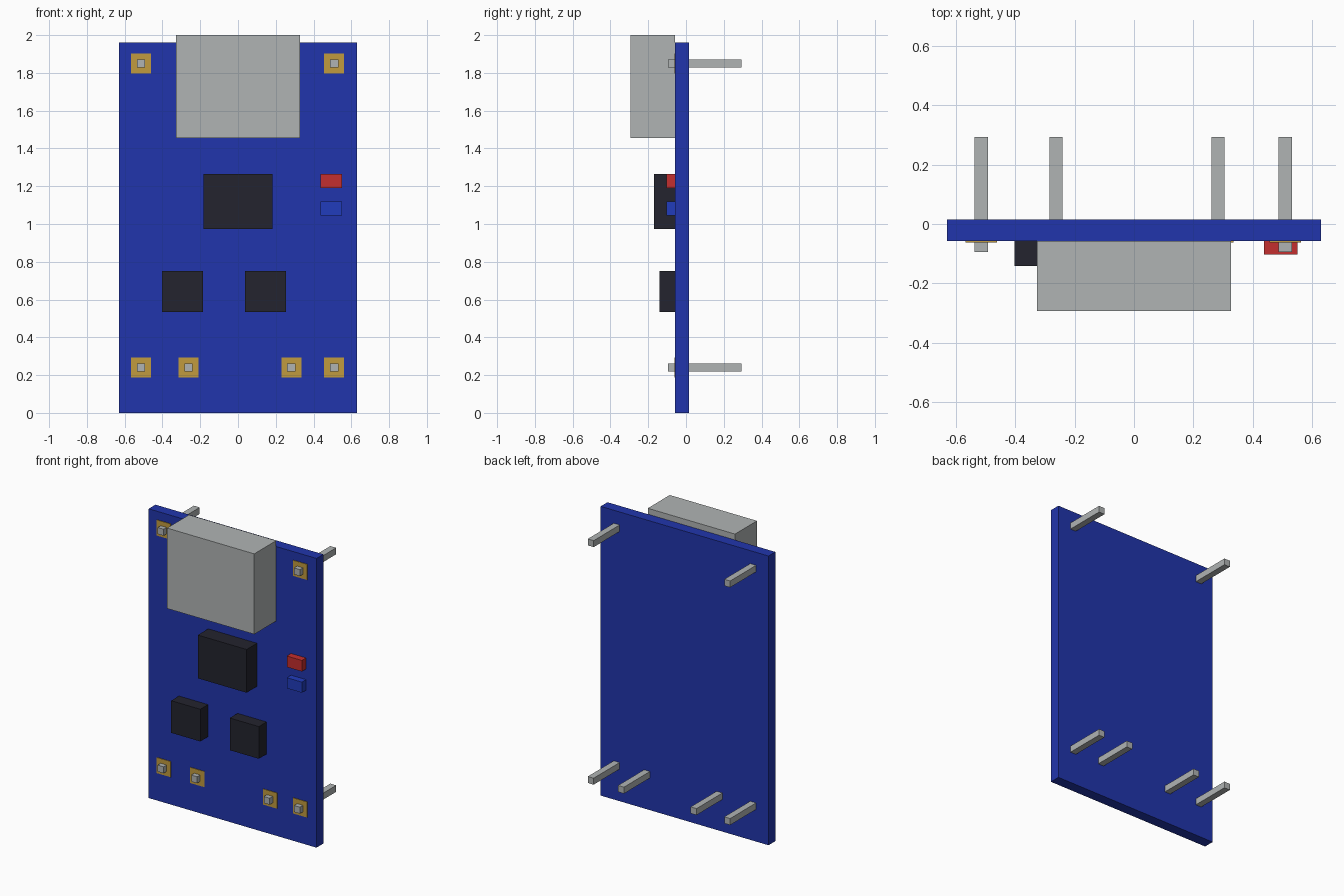
import bpy

cube = bpy.data.objects.get("Cube")
if cube:
    bpy.data.objects.remove(cube, do_unlink=True)


def material(name, rgb):
    """Flat material from 0-255 display colour, stored as linear values."""
    lin = [((c / 255 + 0.055) / 1.055) ** 2.4 for c in rgb]
    m = bpy.data.materials.new(name)
    m.use_nodes = True
    m.diffuse_color = (*lin, 1)
    m.node_tree.nodes["Principled BSDF"].inputs["Base Color"].default_value = (*lin, 1)
    return m


BLUE = material("board blue", (33, 53, 172))
LED_BLUE = material("lamp blue", (33, 60, 188))
RED = material("lamp red", (196, 46, 46))
BLACK = material("chip black", (35, 36, 46))
METAL = material("metal grey", (176, 180, 180))
GOLD = material("pad gold", (193, 155, 62))

FRONT = -0.058  # front face of the board


def box(name, x, y, z, mat):
    """Box from (min, max) ranges on each axis."""
    bpy.ops.mesh.primitive_cube_add(size=1, location=[(a + b) / 2 for a, b in (x, y, z)])
    ob = bpy.context.object
    ob.name = name
    ob.scale = [b - a for a, b in (x, y, z)]
    bpy.ops.object.transform_apply(location=False, rotation=False, scale=True)
    ob.data.materials.append(mat)
    return ob


# Circuit board and socket
box("board", (-0.629, 0.629), (FRONT, 0.015), (0, 1.96), BLUE)
box("socket_housing", (-0.327, 0.327), (-0.293, FRONT), (1.455, 2.0), METAL)

# Chips
box("main_chip", (-0.183, 0.183), (-0.169, FRONT), (0.973, 1.266), BLACK)
box("right_chip", (-0.402, -0.184), (-0.141, FRONT), (0.534, 0.752), BLACK)
box("left_chip", (0.037, 0.255), (-0.141, FRONT), (0.534, 0.752), BLACK)

# Indicator lamps
box("red_lamp", (0.438, 0.551), (-0.103, FRONT), (1.190, 1.265), RED)
box("blue_lamp", (0.438, 0.551), (-0.103, FRONT), (1.046, 1.118), LED_BLUE)

# Solder pads with square pins running through the board
PIN, PAD = 0.022, 0.053
spots = [(x, 0.24) for x in (-0.514, -0.262, 0.282, 0.509)]
spots += [(x, 1.85) for x in (-0.514, 0.509)]
for i, (x, z) in enumerate(spots, 1):
    box(f"solder_pad_{i}", (x - PAD, x + PAD), (FRONT - 0.004, FRONT), (z - PAD, z + PAD), GOLD)
    box(f"pin_{i}", (x - PIN, x + PIN), (-0.095, 0.293), (z - PIN, z + PIN), METAL)
